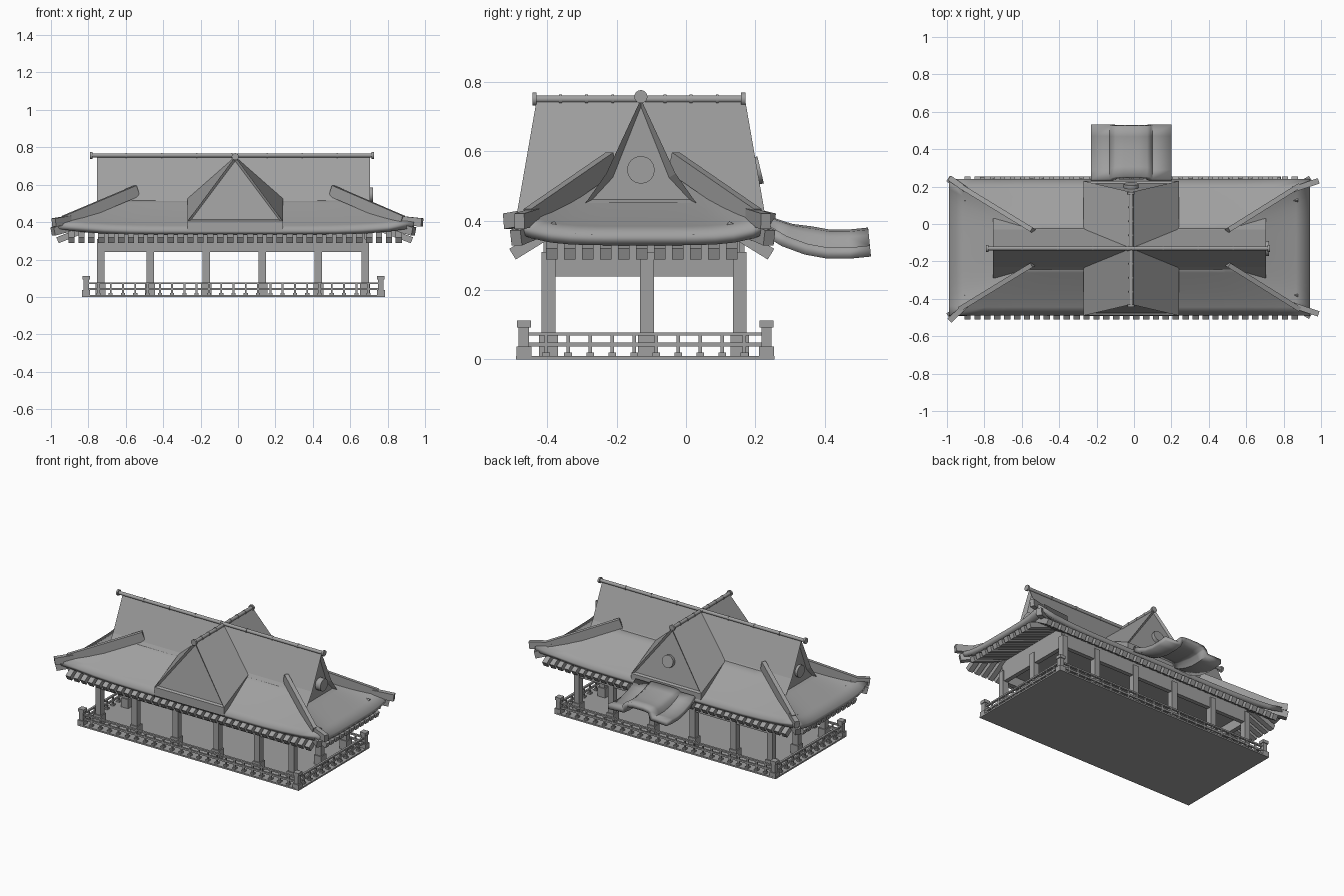
import bpy, bmesh, math
from mathutils import Vector, Matrix

cube = bpy.data.objects.get("Cube")
if cube:
    bpy.data.objects.remove(cube, do_unlink=True)

grey = bpy.data.materials.new("plain grey")
grey.use_nodes = True
grey.diffuse_color = (0.35, 0.35, 0.35, 1)
grey.node_tree.nodes["Principled BSDF"].inputs["Base Color"].default_value = grey.diffuse_color

CX, CY = -0.015, -0.13          # centre lines of the cross and main ridges
RIDGE, BREAK, EAVE = 0.75, 0.535, 0.36


def finish(name, bm, recalc=True, smooth=False):
    if recalc:
        bmesh.ops.recalc_face_normals(bm, faces=bm.faces[:])
    me = bpy.data.meshes.new(name)
    bm.to_mesh(me)
    bm.free()
    me.materials.append(grey)
    ob = bpy.data.objects.new(name, me)
    bpy.context.collection.objects.link(ob)
    if smooth:
        bpy.ops.object.select_all(action='DESELECT')
        ob.select_set(True)
        bpy.context.view_layer.objects.active = ob
        bpy.ops.object.shade_smooth_by_angle(angle=math.radians(35))
    return ob


def add_box(bm, lo, hi):
    lo, hi = Vector(lo), Vector(hi)
    mat = Matrix.Translation((lo + hi) / 2) @ Matrix.Diagonal((*(hi - lo), 1))
    bmesh.ops.create_cube(bm, size=1, matrix=mat)


def add_post(bm, x, y, half, z0, z1):
    add_box(bm, (x - half, y - half, z0), (x + half, y + half, z1))


def add_beam(bm, p0, p1, width, height):
    p0, p1 = Vector(p0), Vector(p1)
    d = (p1 - p0).normalized()
    side = d.cross(Vector((0, 0, 1))).normalized()
    rot = Matrix((d, side, side.cross(d))).transposed().to_4x4()
    mat = Matrix.Translation((p0 + p1) / 2) @ rot @ Matrix.Diagonal(((p1 - p0).length, width, height, 1))
    bmesh.ops.create_cube(bm, size=1, matrix=mat)


def add_tube(bm, p0, p1, radius):
    p0, p1 = Vector(p0), Vector(p1)
    rot = (p1 - p0).to_track_quat('Z', 'Y').to_matrix().to_4x4()
    bmesh.ops.create_cone(bm, cap_ends=True, segments=16, radius1=radius, radius2=radius,
                          depth=(p1 - p0).length, matrix=Matrix.Translation((p0 + p1) / 2) @ rot)


def spaced(a, b, n):
    return [a + (b - a) * i / (n - 1) for i in range(n)]


# Deck
X0, X1, Y0, Y1 = -0.835, 0.787, -0.49, 0.255
bm = bmesh.new()
add_box(bm, (X0, Y0, 0), (X1, Y1, 0.01))
finish("deck", bm)

# Railing: corner posts, rails and balusters
bm = bmesh.new()
rx0, rx1, ry0, ry1 = X0 + 0.023, X1 - 0.023, Y0 + 0.023, Y1 - 0.023
for x in (rx0, rx1):
    for y in (ry0, ry1):
        add_post(bm, x, y, 0.022, 0, 0.037)
        add_post(bm, x, y, 0.015, 0.037, 0.095)
        add_post(bm, x, y, 0.02, 0.092, 0.112)
finish("railing_corner_posts", bm)

bm = bmesh.new()
for z0, z1, h in ((0.068, 0.078, 0.007), (0.037, 0.049, 0.006)):
    for y in (ry0, ry1):
        add_box(bm, (rx0, y - h, z0), (rx1, y + h, z1))
    for x in (rx0, rx1):
        add_box(bm, (x - h, ry0, z0), (x + h, ry1, z1))
finish("railing_rails", bm)

bm = bmesh.new()
spots = [(x, y) for x in spaced(rx0, rx1, 25)[1:-1] for y in (ry0, ry1)]
spots += [(x, y) for y in spaced(ry0, ry1, 12)[1:-1] for x in (rx0, rx1)]
for x, y in spots:
    add_post(bm, x, y, 0.011, 0.01, 0.02)
    add_post(bm, x, y, 0.005, 0.02, 0.07)
finish("railing_balusters", bm)

# Columns on square footings
cols_x = (-0.735, -0.47, -0.17, 0.13, 0.43, 0.68)
cy0, cy1 = -0.396, 0.155
bm = bmesh.new()
spots = [(x, y) for x in cols_x for y in (cy0, cy1)]
spots += [(x, -0.112) for x in (cols_x[0], cols_x[-1])]
for x, y in spots:
    add_post(bm, x, y, 0.02, 0.01, 0.31)
    add_post(bm, x, y, 0.027, 0.01, 0.07)
finish("columns", bm)

# Lintel ring and ceiling
bm = bmesh.new()
for y in (cy0, cy1):
    add_box(bm, (cols_x[0], y - 0.014, 0.24), (cols_x[-1], y + 0.014, 0.37))
for x in (cols_x[0], cols_x[-1]):
    add_box(bm, (x - 0.014, cy0, 0.238), (x + 0.014, cy1, 0.37))
add_box(bm, (cols_x[0], cy0, 0.3), (cols_x[-1], cy1, 0.31))
finish("lintels_and_ceiling", bm)

# Rafters under the eaves
bm = bmesh.new()
for x in spaced(-0.89, 0.86, 34):
    add_beam(bm, (x, -0.5, 0.303), (x, -0.37, 0.383), 0.034, 0.036)
    add_beam(bm, (x, 0.245, 0.303), (x, 0.115, 0.383), 0.034, 0.036)
for y in spaced(-0.387, 0.132, 11):
    add_beam(bm, (-0.965, y, 0.303), (-0.72, y, 0.4), 0.034, 0.034)
    add_beam(bm, (0.93, y, 0.303), (0.67, y, 0.4), 0.034, 0.034)
finish("rafters", bm)

# Lower hipped roof with upswept corners
OUT = ((-0.99, -0.49), (0.94, -0.49), (0.94, 0.24), (-0.99, 0.24))
INN = ((-0.54, -0.215), (0.5, -0.215), (0.5, -0.035), (-0.54, -0.035))
SEG, RINGS = 14, 6
bm = bmesh.new()
rings = []
for r in range(RINGS + 1):
    t = r / RINGS
    ring = []
    for c in range(4):
        a = Vector(OUT[c]).lerp(Vector(INN[c]), t)
        b = Vector(OUT[(c + 1) % 4]).lerp(Vector(INN[(c + 1) % 4]), t)
        for i in range(SEG):
            p = a.lerp(b, i / SEG)
            lift = 0.04 * abs(2 * i / SEG - 1) ** 5 * (1 - t) ** 2
            ring.append(bm.verts.new((p.x, p.y, EAVE + (BREAK - EAVE) * t ** 1.12 + lift)))
    rings.append(ring)
n = 4 * SEG
for lower, upper in zip(rings, rings[1:]):
    for i in range(n):
        j = (i + 1) % n
        bm.faces.new((lower[i], lower[j], upper[j], upper[i]))
roof = finish("lower_roof", bm, recalc=False, smooth=True)
mod = roof.modifiers.new("thickness", 'SOLIDIFY')
mod.thickness, mod.offset = 0.033, -1

# Hip ridges running out to raised corner tips
bm = bmesh.new()
tips = ((-0.985, -0.515), (0.985, -0.48), (0.985, 0.23), (-0.985, 0.245))
for tip, out, inn in zip(tips, OUT, INN):
    o, i = Vector(out), Vector(inn)
    knee = o.lerp(i, 0.2)
    add_beam(bm, (*tip, 0.398), (*knee, 0.412), 0.03, 0.045)
    add_beam(bm, (*o.lerp(i, 0.14), 0.405), (*i, 0.568), 0.026, 0.06)
    add_beam(bm, (*o, 0.35), (*o.lerp(i, 0.5), 0.41), 0.035, 0.045)
finish("hip_ridges", bm)


def inset_gables(bm, gables, depth):
    bm.normal_update()
    bmesh.ops.recalc_face_normals(bm, faces=bm.faces[:])
    bmesh.ops.inset_individual(bm, faces=gables, thickness=0.022, depth=-depth)


# Upper main roof with a recessed gable at each end
bm = bmesh.new()
section = ((-0.16, 0.45), (0.16, 0.45), (0.1, BREAK), (0, RIDGE), (-0.1, BREAK))
ends = [[bm.verts.new((x, CY + y, z)) for y, z in section] for x in (-0.755, 0.705)]
gables = [bm.faces.new(e) for e in ends]
for k in range(5):
    m = (k + 1) % 5
    bm.faces.new((ends[0][k], ends[0][m], ends[1][m], ends[1][k]))
inset_gables(bm, gables, 0.02)
finish("upper_roof", bm, recalc=False)

# Cross roof with a leaning gable at front and back
bm = bmesh.new()
top = bm.verts.new((CX, CY, RIDGE))
gables = []
for s in (-1, 1):
    peak = bm.verts.new((CX, CY + s * 0.3, RIDGE))
    wing, foot, inner = [], [], []
    for m in (-1, 1):
        wing.append(bm.verts.new((CX + m * 0.255, CY + s * 0.36, 0.405)))
        foot.append(bm.verts.new((CX + m * 0.255, CY + s * 0.362, 0.35)))
        inner.append(bm.verts.new((CX + m * 0.255, CY + s * 0.085, BREAK)))
    for w, f, i in zip(wing, foot, inner):
        bm.faces.new((top, peak, w, i))
        bm.faces.new((w, f, i))
    gables.append(bm.faces.new((peak, wing[0], wing[1])))
    bm.faces.new((wing[0], foot[0], foot[1], wing[1]))
inset_gables(bm, gables, 0.012)
finish("cross_roof", bm, recalc=False)

# Round ridge poles with bands and end caps
for name, axis, a, b in (("main_ridge", 0, -0.785, 0.72), ("cross_ridge", 1, -0.437, 0.165)):
    bm = bmesh.new()

    def on_ridge(v):
        return (v, CY, 0.757) if axis == 0 else (CX, v, 0.75)
    add_tube(bm, on_ridge(a), on_ridge(b), 0.011)
    for v in spaced(a, b, 9)[1:-1]:
        add_tube(bm, on_ridge(v - 0.004), on_ridge(v + 0.004), 0.0135)
    for v in (a, b):
        add_tube(bm, on_ridge(v - 0.006), on_ridge(v + 0.006), 0.019)
    finish(name, bm, smooth=True)

# Round medallions on the side and back gables
bm = bmesh.new()
add_tube(bm, (0.68, CY, 0.546), (0.722, CY, 0.546), 0.04)
add_tube(bm, (-0.73, CY, 0.546), (-0.752, CY, 0.546), 0.04)
add_tube(bm, (CX, 0.19, 0.54), (CX, 0.215, 0.546), 0.04)
finish("gable_medallions", bm, smooth=True)

# Curved back canopy with a raised middle
path = [Vector(p) for p in ((0.24, 0.385), (0.29, 0.355), (0.35, 0.333), (0.41, 0.322), (0.47, 0.322), (0.53, 0.328))]
half = ((0.215, 0), (0.115, 0), (0.105, 0.03), (0.085, 0.046), (0.04, 0.052))
outline = [(-x, h) for x, h in half] + [(x, h) for x, h in reversed(half)]
bm = bmesh.new()
rows = []
for k, p in enumerate(path):
    d = path[min(k + 1, len(path) - 1)] - path[max(k - 1, 0)]
    nrm = Vector((-d.y, d.x)).normalized()
    rise = 0.5 + 0.5 * min(1, k / 2)
    pts = [p + nrm * h * rise for x, h in outline]
    rows.append([bm.verts.new((CX + x, q.x, q.y)) for (x, h), q in zip(outline, pts)])
for r0, r1 in zip(rows, rows[1:]):
    for k in range(len(outline) - 1):
        bm.faces.new((r0[k], r0[k + 1], r1[k + 1], r1[k]))
canopy = finish("back_canopy", bm, recalc=False, smooth=True)
mod = canopy.modifiers.new("thickness", 'SOLIDIFY')
mod.thickness, mod.offset = 0.032, -1
